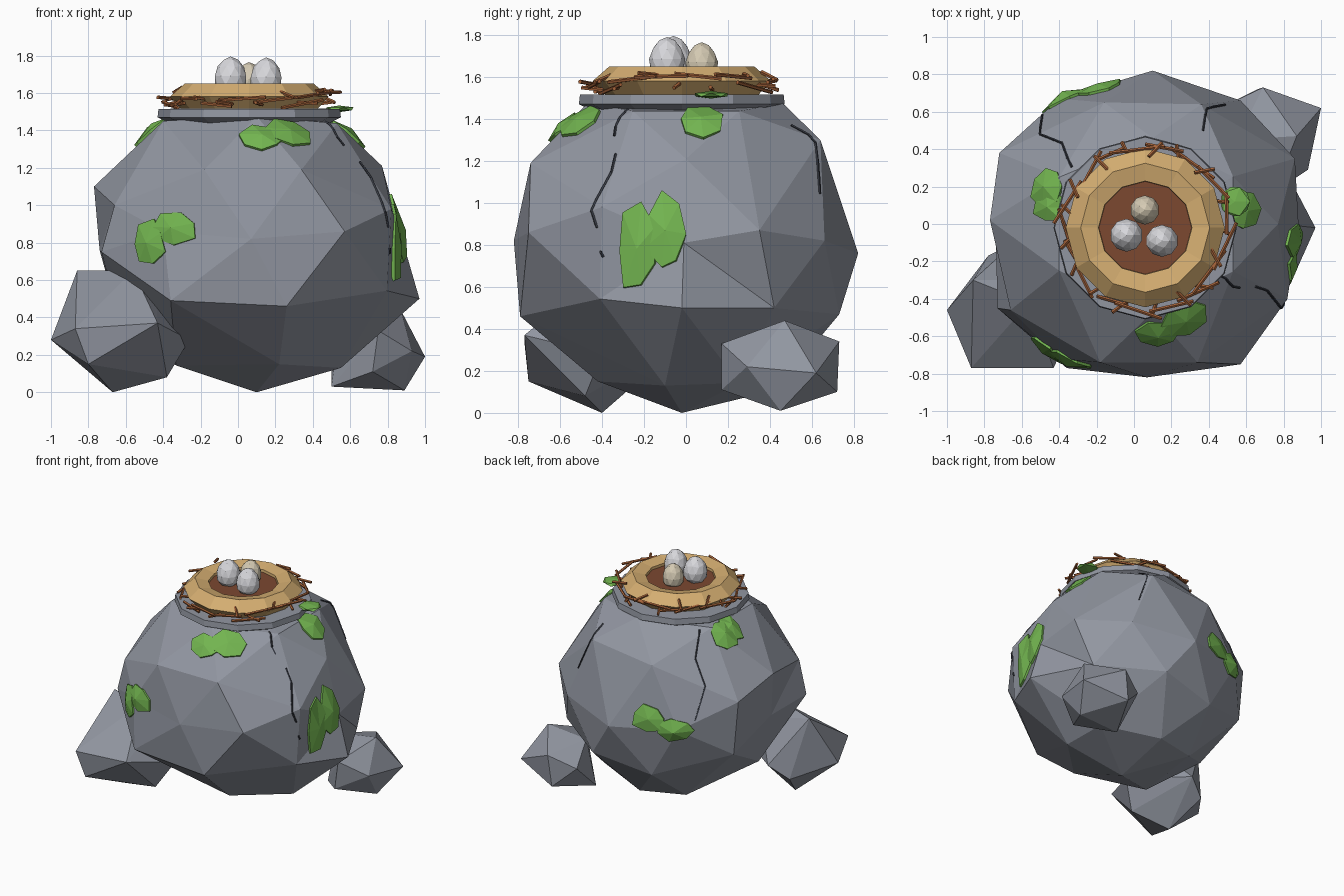
import bpy, bmesh, math, random
from mathutils import Vector, Matrix

if "Cube" in bpy.data.objects:
    bpy.data.objects.remove(bpy.data.objects["Cube"])

random.seed(4)
NEST = Vector((0.06, -0.02, 0))


def material(name, rgb):
    m = bpy.data.materials.new(name)
    m.diffuse_color = (*rgb, 1)
    m.use_nodes = True
    m.node_tree.nodes["Principled BSDF"].inputs["Base Color"].default_value = m.diffuse_color
    return m


STONE = material("stone grey", (0.285, 0.305, 0.355))
STRAW = material("straw", (0.66, 0.42, 0.165))
BARK = material("bark brown", (0.38, 0.125, 0.042))
SOIL = material("nest brown", (0.20, 0.065, 0.03))
MOSS = material("moss green", (0.17, 0.46, 0.08))
CRACK = material("dark crack", (0.04, 0.045, 0.06))
SHELL = material("pale shell", (0.68, 0.68, 0.71))
CREAM = material("cream shell", (0.66, 0.59, 0.45))


def finish(bm, name, mat):
    bmesh.ops.recalc_face_normals(bm, faces=bm.faces[:])
    me = bpy.data.meshes.new(name)
    bm.to_mesh(me)
    bm.free()
    me.materials.append(mat)
    ob = bpy.data.objects.new(name, me)
    bpy.context.collection.objects.link(ob)
    return ob


def lathe(name, profile, sides, mat, centre):
    """Turn a closed profile of (radius, z) into a faceted ring."""
    bm = bmesh.new()
    rings = [[bm.verts.new(centre + Vector((r * math.cos(a), r * math.sin(a), z)))
              for a in (2 * math.pi * i / sides for i in range(sides))] for r, z in profile]
    for j in range(len(rings)):
        lo, hi = rings[j], rings[(j + 1) % len(rings)]
        for i in range(sides):
            k = (i + 1) % sides
            bm.faces.new((lo[i], lo[k], hi[k], hi[i]))
    return finish(bm, name, mat)


def rod(bm, a, b, r, sides=5, r2=None):
    d = b - a
    mat = Matrix.Translation((a + b) / 2) @ d.to_track_quat('Z', 'Y').to_matrix().to_4x4()
    bmesh.ops.create_cone(bm, cap_ends=True, segments=sides, radius1=r,
                          radius2=r if r2 is None else r2, depth=d.length, matrix=mat)


# Main boulder: a faceted ball, edge-aligned to the axes, with hewn corners pulled about
bm = bmesh.new()
bmesh.ops.create_icosphere(bm, subdivisions=2, radius=1,
                           matrix=Matrix.Rotation(math.radians(58.28), 4, 'Y'))
for v in bm.verts:
    v.co = Vector((0.1 + 0.86 * v.co.x, 0.82 * v.co.y, min(0.79 + 0.80 * v.co.z, 1.50)))
pulls = [  # each moves the nearest free corner
    (-0.77, 0.02, 1.10), (0.97, -0.02, 0.50), (0.07, -0.82, 0.82), (0.10, 0.82, 0.76),
    (0.10, -0.02, 0.00), (0.57, -0.75, 0.86), (0.57, 0.66, 0.82), (-0.40, -0.72, 0.86),
    (-0.40, 0.67, 0.80), (0.77, 0.00, 1.21), (0.26, -0.79, 0.46), (-0.36, -0.77, 0.49),
    (0.30, 0.73, 0.47), (0.86, 0.35, 0.87), (0.74, 0.42, 0.50), (0.82, -0.40, 0.98),
    (-0.73, -0.45, 0.75), (-0.72, 0.38, 1.00), (-0.68, 0.38, 0.58), (-0.74, 0.00, 0.76),
    (0.88, -0.01, 0.81), (0.22, -0.42, 0.15), (0.55, -0.10, 0.13), (-0.24, 0.34, 0.13),
    (0.10, 0.46, 1.475), (0.10, -0.47, 1.475), (-0.40, 0.25, 1.45), (-0.40, -0.25, 1.45),
    (0.34, -0.74, 1.19), (-0.18, -0.74, 1.19), (0.36, 0.64, 1.30), (-0.16, 0.65, 1.24),
    (-0.66, -0.46, 1.00),
]
free = set(bm.verts)
moves = []
for p in pulls:
    v = min(free, key=lambda w: (w.co - Vector(p)).length)
    free.discard(v)
    moves.append((v, p))
for v, p in moves:
    v.co = p
boulder = finish(bm, "boulder", STONE)


def rock(name, points):
    bm = bmesh.new()
    for p in points:
        bm.verts.new(p)
    bmesh.ops.convex_hull(bm, input=bm.verts[:])
    finish(bm, name, STONE)


# Side rocks
rock("left_rock", [(-1, -.46, .28), (-.86, -.3, .65), (-.56, -.42, .65), (-.87, -.77, .34),
                   (-.80, -.75, .15), (-.43, -.77, .37), (-.67, -.4, 0), (-.38, -.48, .08),
                   (-.26, -.4, .28), (-.44, -.3, .55), (-.64, -.10, .3), (-.78, -.17, .2)])
rock("right_rock", [(.89, .45, .01), (.87, .47, .44), (1, .62, .19), (.93, .29, .22),
                    (.72, .17, .11), (.75, .17, .33), (.69, .73, .34), (.66, .72, .1),
                    (.50, .64, .25), (.50, .4, .03), (.55, .45, .4)])

# Flat stone slab, straw nest ring and nest floor
lathe("stone_slab", [(0.02, 1.44), (0.43, 1.44), (0.49, 1.47), (0.485, 1.515), (0.02, 1.52)],
      12, STONE, NEST)
lathe("nest_ring", [(0.36, 1.51), (0.425, 1.58), (0.345, 1.65), (0.25, 1.63), (0.24, 1.53)],
      12, STRAW, NEST)
bm = bmesh.new()
bmesh.ops.create_cone(bm, cap_ends=True, segments=12, radius1=0.25, radius2=0.25, depth=0.08,
                      matrix=Matrix.Translation(NEST + Vector((0, 0, 1.57))))
finish(bm, "nest_floor", SOIL)

# Twigs woven round the nest, some lying along it and some poking out
bm = bmesh.new()
for i in range(34):
    a = 2 * math.pi * (i + random.uniform(-.3, .3)) / 34
    out = Vector((math.cos(a), math.sin(a), 0))
    along = Vector((-out.y, out.x, 0))
    mid = NEST + out * random.uniform(.41, .445) + Vector((0, 0, random.uniform(1.535, 1.62)))
    if i % 2:
        d = along + out * random.uniform(-.3, .3) + Vector((0, 0, random.uniform(-.2, .2)))
        size = random.uniform(.07, .15)
    else:
        d = out + along * random.uniform(-.8, .8) + Vector((0, 0, random.uniform(-.5, .2)))
        size = .055
    d = d.normalized() * size
    rod(bm, mid - d, mid + d, 0.010)
finish(bm, "twigs", BARK)

# Eggs: faceted balls narrowed towards the top
for name, x, y, z, r, h, mat in (("egg_left", -.04, -.06, 1.69, .088, .105, SHELL),
                                 ("egg_right", .15, -.09, 1.685, .086, .105, SHELL),
                                 ("egg_back", .058, .075, 1.67, .078, .095, CREAM)):
    bm = bmesh.new()
    bmesh.ops.create_icosphere(bm, subdivisions=2, radius=1)
    for v in bm.verts:
        t = r * (1 - 0.16 * v.co.z)
        v.co = Vector((x + v.co.x * t, y + v.co.y * t, z + v.co.z * h))
    finish(bm, name, mat)


def on_boulder(p):
    hit, loc, normal, _ = boulder.closest_point_on_mesh(Vector(p))
    return loc, normal


# Moss: thin ragged pads pressed on the boulder (position, half width, half height)
pads = [(.13, -.60, 1.37, .12, .09), (.29, -.54, 1.43, .13, .11),
        (-.50, -.70, .80, .11, .12), (-.36, -.76, .88, .14, .09),
        (.90, -.24, .78, .10, .21), (.90, -.10, .87, .10, .19),
        (.58, .07, 1.38, .11, .12), (-.47, .20, 1.40, .11, .12),
        (-.44, .09, 1.41, .08, .12), (-.38, .70, .80, .15, .09), (-.20, .77, .87, .13, .10)]
bm = bmesh.new()
for x, y, z, w, h in pads:
    loc, n = on_boulder((x, y, z))
    side = Vector((0, 0, 1)).cross(n).normalized()
    up = n.cross(side)
    turn = random.uniform(0, 1)
    rim = []
    for k in range(7):
        a = turn + 2 * math.pi * k / 7
        s = random.uniform(.85, 1.15)
        p, q = on_boulder(loc + side * w * s * math.cos(a) + up * h * s * math.sin(a))
        rim.append((p, q))
    low = [bm.verts.new(p - q * .02) for p, q in rim]
    mid = [bm.verts.new(p + q * .014) for p, q in rim]
    top = bm.verts.new(loc + n * .035)
    base = bm.verts.new(loc - n * .02)
    for k in range(7):
        j = (k + 1) % 7
        bm.faces.new((low[k], low[j], mid[j], mid[k]))
        bm.faces.new((mid[k], mid[j], top))
        bm.faces.new((low[j], low[k], base))
finish(bm, "moss", MOSS)
# Small moss tuft on the slab edge
bm = bmesh.new()
bmesh.ops.create_icosphere(bm, subdivisions=1, radius=1, matrix=Matrix.Translation(
    (.54, .12, 1.515)) @ Matrix.Diagonal((.09, .09, .018, 1)))
finish(bm, "slab_moss", MOSS)

# Cracks: thin dark broken lines following the boulder
cracks = [[(.47, -.28, 1.48), (.56, -.36, 1.39), (.60, -.37, 1.35)],
          [(.69, -.37, 1.27), (.74, -.38, 1.17), (.82, -.48, .98), (.84, -.45, .88)],
          [(.85, -.42, .77), (.85, -.40, .74)],
          [(.37, .50, 1.37), (.38, .61, 1.28), (.50, .65, 1.05)],
          [(-.33, .30, 1.43), (-.40, .45, 1.28), (-.52, .50, 1.12), (-.50, .60, .88)]]
bm = bmesh.new()
for path in cracks:
    fine = []
    for a, b in zip(path, path[1:]):
        fine += [Vector(a).lerp(Vector(b), t / 3) for t in range(3)]
    fine.append(Vector(path[-1]))
    pts = [loc + n * .003 for loc, n in map(on_boulder, fine)]
    for a, b in zip(pts, pts[1:]):
        if (b - a).length > 1e-4:
            rod(bm, a, b, .007, 4, .006)
finish(bm, "cracks", CRACK)
